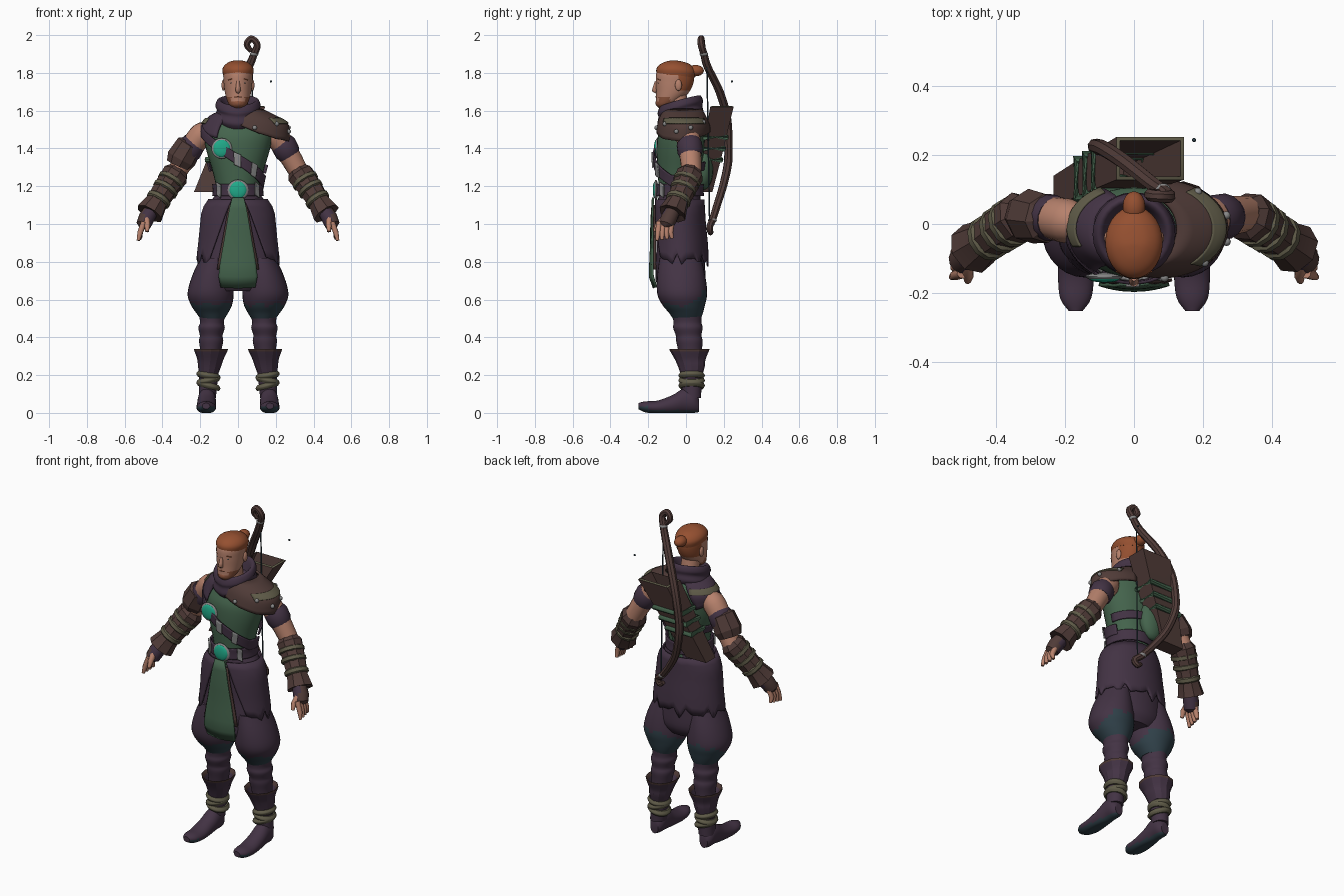
import bpy, bmesh, math
from mathutils import Vector

cube = bpy.data.objects.get("Cube")
if cube:
    bpy.data.objects.remove(cube, do_unlink=True)

COLOURS = {
    "plum": (.056, .033, .058), "brown": (.08, .044, .039), "green": (.058, .126, .073),
    "skin": (.47, .22, .15), "hair": (.3, .08, .03), "beard": (.26, .088, .045),
    "jade": (.015, .4, .25), "deep_teal": (.028, .05, .064), "olive": (.115, .105, .065),
    "silver": (.25, .25, .25)}
MATS = {}
for key, rgb in COLOURS.items():
    m = bpy.data.materials.new(key)
    m.use_nodes = True
    m.diffuse_color = (*rgb, 1)
    bsdf = m.node_tree.nodes["Principled BSDF"]
    bsdf.inputs["Base Color"].default_value = (*rgb, 1)
    bsdf.inputs["Roughness"].default_value = .8
    MATS[key] = m


def finish(name, bm, cols, rule=None, thick=0, sharp=40):
    """Turn a bmesh into a shaded object; rule picks a colour index from a face centre."""
    bmesh.ops.recalc_face_normals(bm, faces=bm.faces)
    for f in bm.faces:
        f.smooth = True
        if rule:
            f.material_index = int(rule(f.calc_center_median()))
    for e in bm.edges:
        e.smooth = e.calc_face_angle(0) < math.radians(sharp)
    mesh = bpy.data.meshes.new(name)
    bm.to_mesh(mesh)
    bm.free()
    for c in cols.split():
        mesh.materials.append(MATS[c])
    ob = bpy.data.objects.new(name, mesh)
    bpy.context.collection.objects.link(ob)
    if thick:
        mod = ob.modifiers.new("thickness", "SOLIDIFY")
        mod.thickness, mod.offset = thick, 0


def smooth(rows, k=4):
    """Catmull-Rom refinement of a table."""
    out, last = [], len(rows) - 1
    for i in range(last):
        near = rows[max(i - 1, 0)], rows[i], rows[i + 1], rows[min(i + 2, last)]
        for t in (j / k for j in range(k)):
            out.append(tuple(q + t / 2 * (r - p + t * (2*p - 5*q + 4*r - s + t * (3 * (q - r) + s - p)))
                             for p, q, r, s in zip(*near)))
    return out + [tuple(rows[-1])]


def skin_rings(rings, closed=True):
    bm = bmesh.new()
    vs = [[bm.verts.new(p) for p in ring] for ring in rings]
    n = len(vs[0])
    for a, b in zip(vs, vs[1:]):
        for i in range(n if closed else n - 1):
            j = (i + 1) % n
            bm.faces.new((a[i], a[j], b[j], b[i]))
    if closed:
        bm.faces.new(vs[0])
        bm.faces.new(vs[-1])
    return bm


def around(row, deg, off=0):
    z, cx, cy, rx, ry = row
    a = math.radians(deg)
    return Vector((cx + (rx + off) * math.sin(a), cy - (ry + off) * math.cos(a), z))


def surf(table, deg, z, off=0):
    """Point on a lofted body, pushed outward."""
    for a, b in zip(table, table[1:]):
        if z <= b[0]:
            break
    t = (z - a[0]) / (b[0] - a[0])
    return around([p + (q - p) * t for p, q in zip(a, b)], deg, off)


def loft(name, table, cols, rule=None, n=28, place=None, **kw):
    rings = [[around(r, 360 * i / n) for i in range(n)] for r in table]
    if place:
        rings = [[place(p) for p in ring] for ring in rings]
    finish(name, skin_rings(rings), cols, rule, **kw)


def limb(name, path, cols, n=12, **kw):
    """Round tube through (x, y, z, radius) points."""
    pts = [Vector(p[:3]) for p in path]
    rings, u = [], Vector((.3, -1, .1))
    for i, p in enumerate(pts):
        t = (pts[min(i + 1, len(pts) - 1)] - pts[max(i - 1, 0)]).normalized()
        u = (u - t * u.dot(t)).normalized()
        v = t.cross(u)
        rings.append([p + path[i][3] * (u * math.cos(a) + v * math.sin(a))
                      for a in (2 * math.pi * j / n for j in range(n))])
    finish(name, skin_rings(rings), cols, **kw)


def patch(name, table, top, bottom, cols, off=.012, thick=.009, k=8):
    """Plate hugging a body between two edges of (angle, height) points."""
    rings = []
    for i in range((len(top) - 1) * k + 1):
        s = min(i // k, len(top) - 2)
        a, b = (Vector(e[s]).lerp(Vector(e[s + 1]), i / k - s) for e in (top, bottom))
        rings.append([surf(table, *a.lerp(b, v / 8), off) for v in range(9)])
    finish(name, skin_rings(rings, closed=False), cols, thick=thick)


def strap(name, table, path, w, cols, off=.014, **kw):
    patch(name, table, [(a, z + w) for a, z in path], [(a, z - w) for a, z in path], cols, off, **kw)


def ball(name, centre, size, cols):
    bm = bmesh.new()
    bmesh.ops.create_uvsphere(bm, u_segments=16, v_segments=10, radius=1)
    for v in bm.verts:
        v.co = Vector(centre) + Vector(a * b for a, b in zip(v.co, size))
    finish(name, bm, cols)


# Body cores: rows are height, centre x, centre y, radius x, radius y
TORSO = smooth([(1.1, 0, -.035, .13, .115), (1.18, 0, -.035, .115, .11), (1.28, 0, -.035, .135, .115),
                (1.38, 0, -.03, .165, .125), (1.46, 0, -.025, .18, .125), (1.52, 0, -.01, .178, .115),
                (1.57, 0, -.015, .135, .095), (1.6, 0, -.02, .07, .07)])
HIPS = smooth([(.645, 0, -.03, .13, .1), (.7, 0, -.03, .19, .13), (.8, 0, -.03, .2, .13),
               (.9, 0, -.03, .19, .125), (1, 0, -.035, .18, .12), (1.08, 0, -.035, .168, .115),
               (1.16, 0, -.035, .115, .11)])
loft("tunic", TORSO, "green")
loft("trouser_seat", HIPS, "plum")

# Skirt with a ragged hem, open at the front
waist = [(12 + 12 * i, 1.13) for i in range(29)]
hem = [(44 + 272 / 28 * i, .81 + .015 * (-1) ** i + .02 * math.sin(i * 2)) for i in range(29)]
patch("skirt", HIPS, waist, hem, "plum", off=.016, k=3)
patch("tabard_lining", HIPS, [(-15, 1.1), (15, 1.1)], [(-30, .76), (30, .76)], "brown", off=.02)
patch("tabard", HIPS, [(-11, 1.14), (0, 1.14), (11, 1.14)], [(-29, .665), (0, .66), (29, .665)], "green", off=.03)

# Belt, chest straps and clasps
strap("belt", TORSO, [(a, 1.18) for a in range(0, 361, 30)], .032, "plum", k=3)
strap("lower_strap", TORSO, [(100, 1.29), (180, 1.31), (270, 1.3)], .022, "plum")
sash = [(-100, 1.53), (-70, 1.48), (-30, 1.4), (0, 1.34), (35, 1.28), (70, 1.23), (110, 1.22)]
strap("chest_sash", TORSO, sash, .03, "plum", off=.016)
for i, (a, z) in enumerate([(-1, 1.34), (32, 1.285), (-46, 1.18), (46, 1.18)]):
    strap(f"clasp_{i}", TORSO, [(a - 6, z + .008), (a + 6, z - .008)], .034, "silver", off=.024)
for label, a, z in (("brooch", -28, 1.4), ("buckle", 0, 1.18)):
    p = surf(TORSO, a, z, .014)
    ball(label + "_rim", p, (.055, .012, .055), "silver")
    ball(label + "_gem", p - Vector((0, .005, 0)), (.046, .012, .046), "jade")

# Shoulder cover on the left, vest yoke on the right
PAULDRON = smooth([(1.4, .05, -.015, .212, .14), (1.46, .055, -.015, .208, .138), (1.525, .058, -.012, .2, .13),
                   (1.565, .048, -.015, .155, .115), (1.61, .03, -.015, .08, .09)])
rim = [(-12, 1.52), (15, 1.48), (45, 1.45), (90, 1.435), (125, 1.46), (172, 1.49)]
patch("shoulder_cover", PAULDRON, [(a, 1.605) for a, z in rim], rim, "brown", off=.004, thick=.012)
strap("shoulder_trim", PAULDRON, [(a, 1.545) for a in (40, 90, 145)], .014, "olive", off=.012)
for a, z in ((8, 1.51), (45, 1.53), (75, 1.49), (105, 1.51), (140, 1.54)):
    ball("shoulder_stud", surf(PAULDRON, a, z, .012), (.012, .012, .012), "silver")
patch("vest_yoke", TORSO, [(a, 1.59) for a in (-22, -90, -160)], [(-36, 1.455), (-90, 1.5), (-140, 1.44)], "plum")
strap("yoke_trim", TORSO, [(a, 1.545) for a in (-65, -90, -150)], .014, "olive", off=.02)

# Cowl, tilted up at the back
COWL = smooth([(1.53, 0, -.03, .105, .105), (1.56, 0, -.03, .124, .122), (1.595, 0, -.03, .112, .116),
               (1.62, 0, -.03, .12, .12), (1.65, 0, -.03, .108, .108), (1.645, 0, -.03, .088, .09),
               (1.59, 0, -.03, .065, .07)])
loft("cowl", COWL, "plum", place=lambda p: p + Vector((0, 0, .27 * (p.y + .03) + .06 * abs(p.x))))

# Head, beard and hair
limb("neck", [(0, -.03, 1.54, .055), (0, -.05, 1.7, .052)], "skin")
HEAD = smooth([(1.612, 0, -.115, .022, .025), (1.63, 0, -.11, .045, .048), (1.66, 0, -.09, .06, .068),
               (1.7, 0, -.07, .07, .088), (1.75, 0, -.06, .076, .1), (1.8, 0, -.057, .077, .1),
               (1.84, 0, -.055, .06, .08)], 6)


def face_colour(c):
    jaw = c.z < 1.648 or (c.z < 1.675 and abs(c.x) > .035 and c.y < -.085)
    return 1 if jaw else 2 if c.y > -.04 and c.z > 1.71 else 0


loft("head", HEAD, "skin beard hair", face_colour, n=36)
HAIR = smooth([(1.79, 0, -.055, .079, .1), (1.82, 0, -.053, .083, .104), (1.845, 0, -.05, .068, .088),
               (1.862, 0, -.045, .038, .055), (1.867, 0, -.045, .008, .012)])
loft("hair", HAIR, "hair", place=lambda p: p - Vector((0, 0, .15 * max(p.y + .06, 0))))
ball("hair_bun", (0, .05, 1.812), (.033, .045, .03), "hair")
limb("nose", [(0, -.157, 1.755, .008), (0, -.163, 1.725, .012), (0, -.167, 1.708, .015), (0, -.156, 1.698, .009)],
     "skin", sharp=70)
limb("mouth", [(-.02, -.152, 1.672, .003), (0, -.157, 1.674, .005), (.02, -.152, 1.672, .003)], "beard", n=6)
ball("goatee", (0, -.13, 1.64), (.034, .032, .026), "beard")

for side, s in (("left", 1), ("right", -1)):
    def mir(rows, s=s):
        return [(s * r[0], *r[1:]) for r in rows]

    def legs(rows, s=s):
        return smooth([(z, s * cx, cy, rx, ry) for z, cx, cy, rx, ry in rows])

    ball(side + "_ear", (s * .077, -.04, 1.735), (.01, .018, .03), "skin")
    ball(side + "_eye", (s * .031, -.146, 1.747), (.01, .004, .004), "deep_teal")
    limb(side + "_brow", mir([(.013, -.155, 1.762, .002), (.033, -.149, 1.767, .003), (.052, -.136, 1.762, .002)]), "hair", n=6)

    # Baggy trouser legs, wrapped shins, boots
    loft(side + "_trouser_leg", legs([(.5, .135, .005, .065, .075), (.53, .137, 0, .085, .09),
         (.57, .14, -.012, .108, .112), (.63, .145, -.02, .122, .132), (.72, .137, -.025, .108, .128),
         (.82, .12, -.03, .08, .11)]), "plum deep_teal",
         lambda c: c.z < .575 + .6 * max(c.y, 0) + .012 * math.sin(c.x * 70))
    loft(side + "_shin", legs([(.08, .162, .03, .045, .05), (.2, .155, .028, .05, .055), (.32, .145, .022, .055, .062),
         (.38, .142, .018, .064, .07), (.41, .142, .014, .06, .068), (.45, .14, .01, .07, .078),
         (.48, .138, .008, .063, .074), (.53, .137, .005, .072, .08)]), "plum")
    loft(side + "_boot_cuff", legs([(.21, .155, .03, .052, .06), (.25, .15, .028, .062, .072),
         (.285, .146, .022, .07, .082), (.335, .143, .018, .09, .106), (.33, .143, .018, .08, .096),
         (.28, .145, .02, .06, .065)]), "plum brown", lambda c: c.z > .322, n=12, sharp=25)
    for z, tilt in ((.145, .25), (.172, -.2), (.198, .15)):
        loft(side + "_ankle_wrap", legs([(z - .016, .157, .03, .054, .06), (z, .157, .03, .064, .07),
             (z + .016, .157, .03, .054, .06)]), "olive",
             place=lambda p, t=tilt: p + Vector((0, 0, t * (p.x * s - .157))))
    loft(side + "_foot", legs([(-.068, .165, .04, .026, .036), (-.04, .165, .06, .044, .06),
         (.01, .165, .065, .048, .065), (.07, .167, .045, .05, .05), (.15, .168, .03, .052, .035),
         (.215, .169, .032, .045, .029), (.252, .169, .036, .02, .016)]), "plum deep_teal",
         lambda c: c.z < (.035 if c.y < -.2 else .015), place=lambda p: Vector((p.x, -p.z, max(p.y, 0))))

    # Arm, arm band, bracer, wraps and hand
    limb(side + "_upper_arm", smooth(mir([(.15, 0, 1.49, .045), (.19, .008, 1.475, .064), (.25, .02, 1.4, .06),
         (.325, .03, 1.27, .052)])), "skin", n=16)
    limb(side + "_arm_band", mir([(.23, .015, 1.437, .06), (.24, .018, 1.422, .068), (.262, .022, 1.38, .067),
         (.273, .025, 1.36, .058)]), "plum", n=16)
    limb(side + "_bracer", mir([(.316, .028, 1.285, .056), (.33, .022, 1.262, .074), (.385, -.012, 1.185, .066),
         (.43, -.045, 1.115, .06), (.468, -.072, 1.055, .076), (.462, -.068, 1.065, .05)]), "brown", n=8, sharp=20)
    for t in (.22, .42, .68):
        a, b = Vector((.325, .025, 1.275)), Vector((.465, -.07, 1.06))
        limb(side + "_bracer_wrap", mir([(*a.lerp(b, t + d), r) for d, r in
             ((-.06, .06), (-.035, .076 - .012 * t), (.035, .076 - .012 * t), (.06, .06))]), "olive", n=12)
    limb(side + "_glove", mir([(.46, -.07, 1.07, .04), (.485, -.09, 1.03, .044), (.5, -.106, .995, .04),
         (.506, -.11, .98, .02)]), "plum brown", rule=lambda c: abs(c.x) > .49)
    for i in range(4):
        y = -.142 + .022 * i
        limb(side + "_finger", mir([(.498, y, 1.01, .016), (.518, y - .006, .955, .015),
             (.528 - .004 * i, y - .012 + .005 * i, .912 + .004 * i, .009)]), "skin", n=8, sharp=60)
    limb(side + "_thumb", mir([(.485, -.115, 1.03, .018), (.48, -.15, .995, .016), (.482, -.165, .96, .01)]),
         "skin", n=8, sharp=60)

# Plate on the right upper arm
limb("right_arm_plate", [(-.25, .016, 1.425, .05), (-.255, .016, 1.42, .072), (-.3, .023, 1.345, .08),
     (-.316, .026, 1.31, .066)], "brown", n=8, sharp=20)

# Open quiver with square section, lashed to the back
def square(z, cx, cy, w, d):
    return [Vector((cx + i * w, cy + j * d, z)) for i, j in ((-1, -1), (1, -1), (1, 1), (-1, 1))]


quiver = [square(1.17, -.165, .095, .068, .045), square(1.35, -.08, .135, .08, .052), square(1.62, .047, .19, .098, .062),
          square(1.625, .047, .19, .088, .052), square(1.3, -.09, .13, .06, .035)]
finish("quiver", skin_rings(quiver), "brown olive", lambda c: c.z > 1.622)
for z in (1.34, 1.4, 1.46):
    t = (z - 1.17) / .45
    loop = square(z, -.165 + .212 * t, .095 + .095 * t, .073 + .026 * t, .048 + .014 * t)
    limb("quiver_lashing", [(*p, .016) for p in loop + loop[:2]], "green", n=8)
ball("lashing_bundle", (-.05, .095, 1.3), (.08, .05, .12), "green")

# Recurved bow with hooked tips, silver bindings, its string, and a loose bead
bow = [(.07, .09, 1.915, .012), (.047, .085, 1.95, .018), (.07, .08, 1.982, .018), (.102, .08, 1.95, .019),
       (.085, .095, 1.9, .02), (.055, .115, 1.83, .022), (-.025, .178, 1.7, .023), (-.085, .217, 1.56, .023),
       (-.11, .224, 1.42, .023), (-.106, .222, 1.32, .023), (-.068, .196, 1.2, .022), (-.005, .165, 1.1, .021),
       (.06, .14, 1.02, .02), (.1, .125, .985, .018), (.085, .13, .955, .016), (.06, .13, .97, .012)]
limb("bow", smooth(bow), "brown", n=8)
for i in (4, 12):
    ball("bow_binding", bow[i][:3], (.023, .023, .014), "silver")
limb("bow_string", [(.075, .11, 1.88, .004), (.08, .125, 1, .004)], "deep_teal", n=6)
ball("loose_bead", (.174, .243, 1.755), (.006, .006, .006), "deep_teal")
